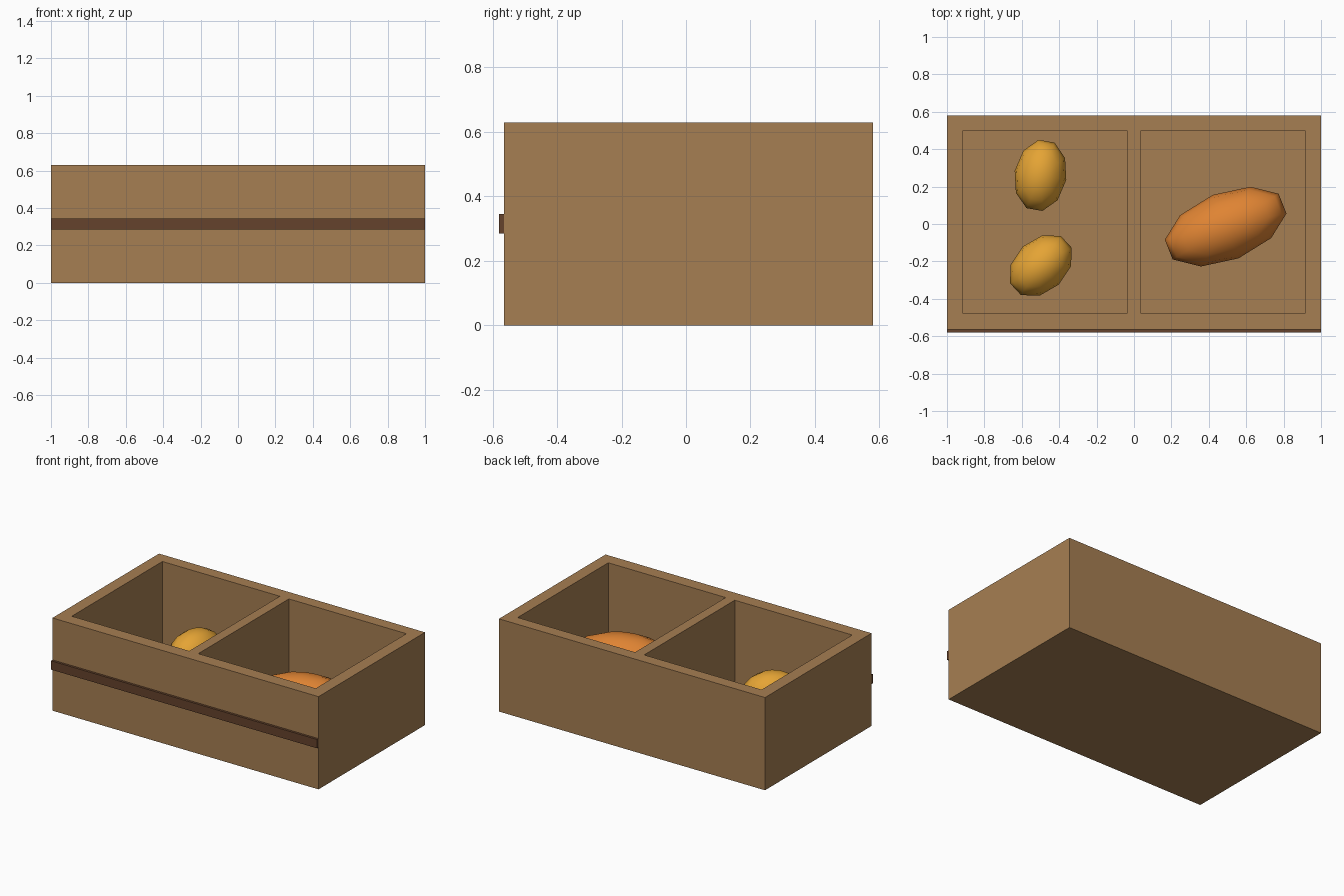
import bpy
from math import radians

if "Cube" in bpy.data.objects:
    bpy.data.objects.remove(bpy.data.objects["Cube"])


def material(name, color):
    m = bpy.data.materials.new(name)
    m.diffuse_color = (*color, 1)
    m.use_nodes = True
    m.node_tree.nodes["Principled BSDF"].inputs["Base Color"].default_value = m.diffuse_color
    return m


tan_wood = material("tan_wood", (0.38, 0.21, 0.085))
dark_wood = material("dark_wood", (0.13, 0.055, 0.025))
yellow = material("yellow_skin", (0.78, 0.37, 0.035))
orange = material("orange_skin", (0.74, 0.23, 0.033))


def box(name, lo, hi, mat=None):
    """Box spanning two opposite corners."""
    mid = [(a + b) / 2 for a, b in zip(lo, hi)]
    bpy.ops.mesh.primitive_cube_add(size=1, location=mid)
    ob = bpy.context.object
    ob.name = name
    ob.scale = [b - a for a, b in zip(lo, hi)]
    bpy.ops.object.transform_apply(location=False, rotation=False, scale=True)
    if mat:
        ob.data.materials.append(mat)
    return ob


def produce(name, loc, radii, angle, mat):
    """Low-sided ellipsoid lying in a compartment, long axis turned by angle."""
    bpy.ops.mesh.primitive_uv_sphere_add(segments=10, ring_count=8, radius=1, location=loc)
    ob = bpy.context.object
    ob.name = name
    ob.scale = radii
    ob.rotation_euler.z = radians(angle)
    ob.data.materials.append(mat)
    bpy.ops.object.shade_smooth()


# Crate body with two open compartments
FLOOR = 0.075
crate = box("crate", (-1, -0.564, 0), (1, 0.58, 0.63), tan_wood)
for side, x0, x1 in (("left", -0.917, -0.034), ("right", 0.034, 0.917)):
    cutter = box(side + "_compartment_cutter", (x0, -0.475, FLOOR), (x1, 0.498, 0.8))
    cutter.hide_render = True
    cutter.display_type = 'WIRE'
    mod = crate.modifiers.new(side + "_compartment", 'BOOLEAN')
    mod.operation = 'DIFFERENCE'
    mod.solver = 'EXACT'
    mod.object = cutter

# Dark strip along the front
box("front_strip", (-1, -0.58, 0.285), (1, -0.56, 0.345), dark_wood)

# Fruit in the compartments
produce("yellow_fruit_back", (-0.5, 0.26, 0.22), (0.195, 0.14, 0.145), 80, yellow)
produce("yellow_fruit_front", (-0.498, -0.222, 0.22), (0.195, 0.14, 0.145), 43, yellow)
produce("orange_fruit", (0.49, -0.014, 0.255), (0.345, 0.183, 0.178), 22, orange)
